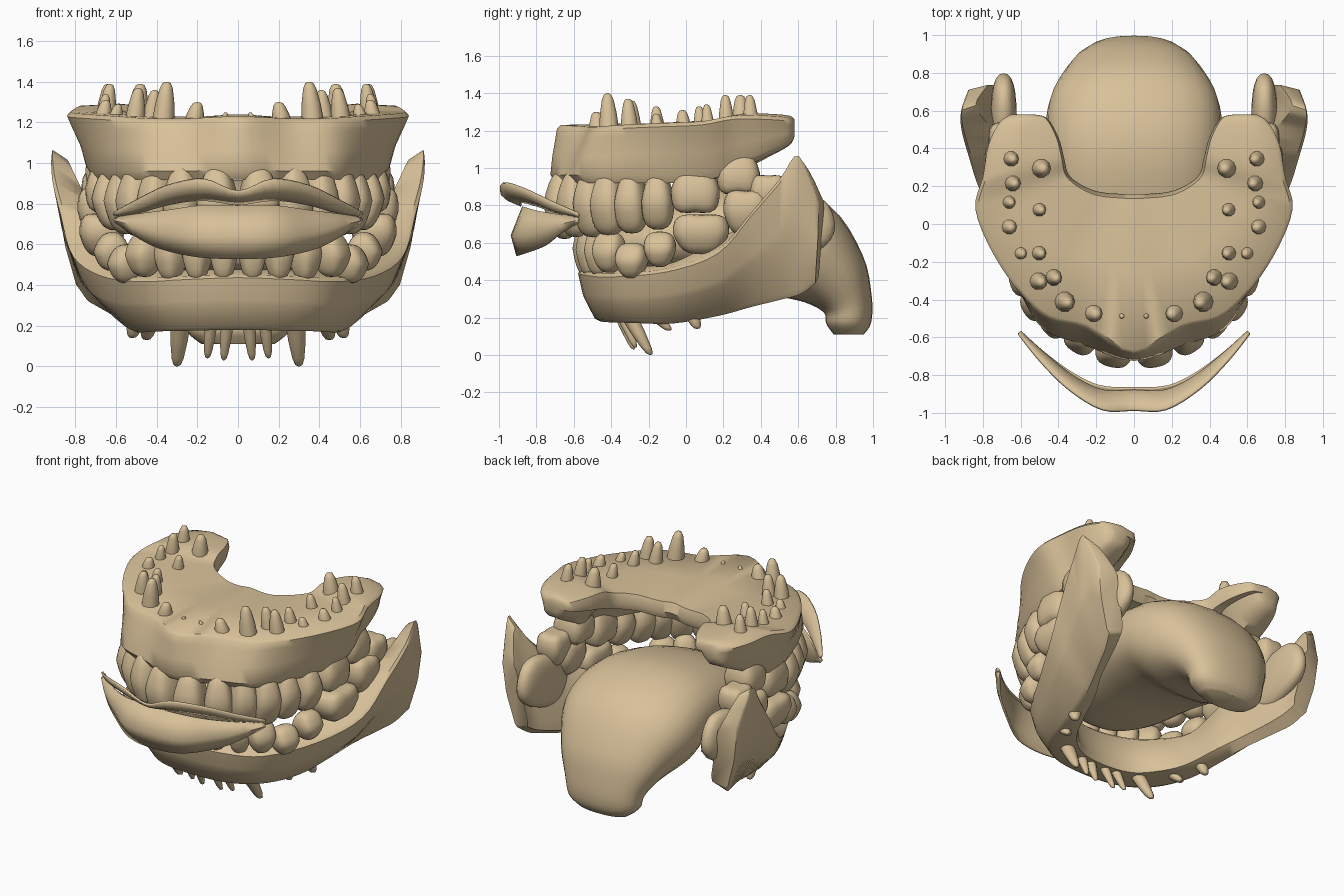
import bpy, bmesh, math
from mathutils import Vector, Matrix

if "Cube" in bpy.data.objects:
    bpy.data.objects.remove(bpy.data.objects["Cube"])

ivory = bpy.data.materials.new("warm_ivory")
ivory.use_nodes = True
TAN = (0.69, 0.535, 0.32, 1)
ivory.diffuse_color = TAN
bsdf = ivory.node_tree.nodes["Principled BSDF"]
bsdf.inputs["Base Color"].default_value = TAN
bsdf.inputs["Roughness"].default_value = 0.7


def finish(name, bm, angle=50):
    bmesh.ops.recalc_face_normals(bm, faces=bm.faces)
    mesh = bpy.data.meshes.new(name)
    bm.to_mesh(mesh)
    bm.free()
    mesh.materials.append(ivory)
    obj = bpy.data.objects.new(name, mesh)
    bpy.context.collection.objects.link(obj)
    bpy.ops.object.select_all(action='DESELECT')
    obj.select_set(True)
    bpy.context.view_layer.objects.active = obj
    bpy.ops.object.shade_smooth_by_angle(angle=math.radians(angle))
    return obj


def smooth_rings(rings, steps):
    """Catmull-Rom interpolation between neighbouring rings."""
    out = []
    last = len(rings) - 1
    for i in range(last):
        quad = [rings[max(i - 1, 0)], rings[i], rings[i + 1], rings[min(i + 2, last)]]
        for s in range(steps):
            t = s / steps
            out.append([b + (c - a) * t / 2 + (a * 2 - b * 5 + c * 4 - d) * t * t / 2
                        + (b * 3 - a - c * 3 + d) * t ** 3 / 2
                        for a, b, c, d in zip(*quad)])
    return out + [rings[-1]]


def mirrored(rings):
    """Add the opposite half; the first ring lies on the centre line."""
    flip = [[Vector((-p.x, p.y, p.z)) for p in r] for r in rings[:0:-1]]
    return flip + rings


def loft(name, rings, steps=4, closed=True, angle=50):
    bm = bmesh.new()
    rows = [[bm.verts.new(p) for p in r] for r in smooth_rings(rings, steps)]
    n = len(rows[0])
    for a, b in zip(rows, rows[1:]):
        for i in range(n if closed else n - 1):
            j = (i + 1) % n
            bm.faces.new((a[i], a[j], b[j], b[i]))
    if closed:
        bm.faces.new(rows[0])
        bm.faces.new(rows[-1])
    return finish(name, bm, angle)


def chamfer(corners, f):
    """Soften the corners of a section."""
    ring = []
    for i, p in enumerate(corners):
        ring += [p.lerp(corners[i - 1], f), p.lerp(corners[(i + 1) % len(corners)], f)]
    return ring


# Upper gum and palate: rim x, y, z, inner edge x, y, gum line, inset of the gum line
upper = [(0, -.69, 1.21, 0, .16, .92, -.035), (.25, -.55, 1.2, .08, .16, .92, -.09),
         (.45, -.5, 1.2, .15, .165, .92, -.065), (.6, -.37, 1.21, .22, .18, .92, 0),
         (.75, -.15, 1.22, .3, .22, .92, .06), (.84, .08, 1.23, .35, .27, .94, .1),
         (.8, .25, 1.26, .37, .35, .99, .08), (.77, .42, 1.26, .4, .46, 1.06, .06),
         (.71, .54, 1.25, .46, .56, 1.12, .03), (.65, .58, 1.23, .53, .58, 1.17, .01)]
rings = []
for ox, oy, top, ix, iy, low, inset in upper:
    rim, edge = Vector((ox, oy, 0)), Vector((ix, iy, 0))
    span = (edge - rim).length
    h = top - low
    wall = [(.02, top + .02), (0, top), (.2 * inset, top - h * .15), (.7 * inset, top - h * .5),
            (inset, low + h * .15), (inset + .03, low), (min(.25, span * .6), low),
            (min(.31, span * .75), low + h * .3), (min(.4, span * .85), top - h * .4),
            (span * .97, top - .1 * min(1, h * 4)), (span, top - .05 * min(1, h * 4)),
            (span * .97, top + .01), (span * .5, top + .03)]
    rings.append([rim.lerp(edge, d / span) + Vector((0, 0, z)) for d, z in wall])
loft("upper_gum", mirrored(rings), 4, angle=45)

# Lower gum: outer bottom, outer top, inner top, inner bottom of each section
lower = [((0, -.48, .18), (0, -.58, .45), (0, -.38, .48), (0, -.28, .18)),
         ((.25, -.44, .175), (.27, -.54, .44), (.2, -.34, .48), (.18, -.25, .18)),
         ((.42, -.31, .17), (.49, -.41, .43), (.35, -.24, .48), (.3, -.16, .19)),
         ((.51, -.08, .165), (.68, -.1, .46), (.5, -.06, .5), (.4, 0, .2)),
         ((.57, .17, .205), (.82, .17, .56), (.56, .2, .64), (.48, .21, .25)),
         ((.63, .34, .25), (.88, .35, .77), (.66, .36, .72), (.56, .36, .3)),
         ((.7, .5, .29), (.92, .5, .95), (.75, .52, .86), (.62, .52, .34)),
         ((.75, .61, .32), (.92, .6, 1.07), (.83, .63, 1.01), (.66, .64, .38)),
         ((.79, .69, .38), (.88, .71, .82), (.76, .74, .82), (.68, .71, .42))]
rings = []
for section in lower:
    base, crest, inner, floor = [Vector(p) for p in section]
    cheek = base.lerp(crest, .7)
    cheek.z = base.z + (crest.z - base.z) * .5
    rings.append(chamfer([base, cheek, crest, inner, floor], .1))
loft("lower_gum", mirrored(rings), 4)

# Tongue: y, z, half width and half height of each section
tongue = [(-.42, .55, .1, .04), (-.36, .56, .22, .09), (-.2, .6, .35, .15),
          (.1, .65, .42, .22), (.4, .65, .46, .27), (.62, .56, .455, .28),
          (.79, .41, .36, .2), (.865, .27, .28, .135), (.87, .17, .25, .12),
          (.87, .11, .18, .08)]
rings = []
for i, (y, z, w, h) in enumerate(tongue):
    a, b = tongue[max(i - 1, 0)], tongue[min(i + 1, len(tongue) - 1)]
    way = Vector((0, b[0] - a[0], b[1] - a[1])).normalized()
    up = Vector((0, -way.z, way.y))
    ring = []
    for s in range(24):
        c, q = math.cos(s * math.tau / 24), math.sin(s * math.tau / 24)
        x = math.copysign(abs(c) ** .85, c) * w
        ring.append(Vector((x, y, z)) + up * math.copysign(abs(q) ** .85, q) * h)
    rings.append(ring)
loft("tongue", rings, 4)

# Lips: thin curved sheets
upper_lip = [((0, -.985, .86), (0, -.95, .83), (0, -.88, .8)),
             ((.17, -.98, .92), (.17, -.94, .86), (.17, -.88, .82)),
             ((.35, -.87, .89), (.34, -.84, .84), (.33, -.8, .8)),
             ((.5, -.72, .82), (.49, -.7, .78), (.48, -.68, .76)),
             ((.61, -.58, .76), (.61, -.575, .75), (.6, -.57, .74))]
lower_lip = [((0, -.87, .79), (0, -.93, .64), (0, -.9, .53)),
             ((.18, -.86, .79), (.2, -.91, .64), (.2, -.87, .54)),
             ((.33, -.79, .77), (.38, -.79, .66), (.38, -.76, .58)),
             ((.48, -.68, .75), (.5, -.7, .69), (.5, -.68, .64)),
             ((.6, -.57, .73), (.61, -.58, .72), (.6, -.57, .71))]
for name, sheet in (("upper_lip", upper_lip), ("lower_lip", lower_lip)):
    lip = loft(name, mirrored([[Vector(p) for p in s] for s in sheet]), 4, closed=False)
    solid = lip.modifiers.new("thickness", 'SOLIDIFY')
    solid.thickness = .014
    solid.offset = 0


def rounded_block(power):
    bm = bmesh.new()
    bmesh.ops.create_cube(bm, size=2)
    bmesh.ops.subdivide_edges(bm, edges=bm.edges, cuts=5, use_grid_fill=True)
    for v in bm.verts:
        v.co /= sum(abs(c) ** power for c in v.co) ** (1 / power)
    return bm


def tooth(name, x, y, low, high, w, d, bite, molar):
    """bite is -1 when the chewing end points down, 1 when it points up."""
    bm = rounded_block(3.4 if molar else 2.8)
    for v in bm.verts:
        s = v.co.z * bite
        thin = 1 - .3 * max(0, -s)
        v.co.x *= thin
        v.co.y *= thin
        if molar and s > .4:
            v.co.z += bite * .5 * (abs(v.co.x * v.co.y) - .3) * (s - .4)
        elif not molar:
            v.co.y *= 1 - .35 * max(0, s)
    turn = Matrix.Rotation(math.atan2(x, -min(y, 0) * .7), 4, 'Z')
    size = Matrix.Diagonal((w, d, (high - low) / 2, 1))
    bm.transform(Matrix.Translation((x, y, (low + high) / 2)) @ turn @ size)
    finish(name, bm, 60)


# Teeth: x, y, low, high, half width, half depth
upper_teeth = [(.1, -.65, .62, .99, .1, .11), (.27, -.59, .63, .99, .09, .1),
               (.39, -.5, .63, 1, .085, .11), (.49, -.41, .64, .99, .09, .11),
               (.55, -.29, .65, .98, .085, .11), (.61, -.15, .67, .98, .085, .11),
               (.64, .05, .75, 1.02, .13, .11), (.64, .28, .85, 1.1, .115, .11)]
lower_teeth = [(.07, -.53, .42, .72, .07, .075), (.2, -.51, .42, .71, .07, .075),
               (.33, -.46, .42, .69, .075, .08), (.46, -.41, .44, .66, .085, .09),
               (.55, -.29, .41, .6, .085, .09), (.62, -.14, .47, .66, .085, .09),
               (.67, .08, .54, .76, .15, .11), (.68, .32, .64, .89, .12, .11),
               (.68, .44, .74, .97, .1, .09)]
kinds = ["incisor_a", "incisor_b", "canine", "bicuspid_a", "bicuspid_b", "bicuspid_c",
         "molar_a", "molar_b", "molar_c"]
for row, teeth, bite in (("upper", upper_teeth, -1), ("lower", lower_teeth, 1)):
    for kind, (x, *rest) in zip(kinds, teeth):
        for side, tag in ((1, "left"), (-1, "right")):
            tooth(f"{row}_{kind}_{tag}", x * side, *rest, bite, "molar" in kind)


def root(name, base, tip, r):
    """Blunt tapering peg from base to tip."""
    base, tip = Vector(base), Vector(tip)
    rings = []
    for t, f in ((0, 1.15), (.5, .95), (.85, .65), (.97, .4), (1, .1)):
        rings.append([base.lerp(tip, t) + Vector((math.cos(a * math.tau / 10) * r * f,
                      math.sin(a * math.tau / 10) * r * f, 0)) for a in range(10)])
    loft(name, rings, 1, angle=60)


# Upper root tips: x, y, tip height, radius
upper_roots = [(.08, -.48, 1.25, .018), (.22, -.47, 1.3, .045), (.37, -.41, 1.4, .05),
               (.43, -.28, 1.36, .042), (.51, -.3, 1.37, .045), (.51, -.15, 1.33, .038),
               (.61, -.15, 1.29, .035), (.67, -.01, 1.31, .042), (.51, .08, 1.33, .037),
               (.67, .12, 1.34, .035), (.65, .22, 1.39, .043), (.5, .3, 1.39, .052),
               (.66, .35, 1.39, .043)]
# Lower root tips: x, base y, tip y, tip height, radius
lower_roots = [(.05, -.37, -.28, .03, .03), (.13, -.36, -.27, .04, .03),
               (.28, -.33, -.19, 0, .045), (.43, -.2, -.09, .13, .045),
               (.5, .02, .06, .14, .042)]
for side, tag in ((1, "left"), (-1, "right")):
    for i, (x, y, z, r) in enumerate(upper_roots):
        root(f"upper_root_{i + 1}_{tag}", (x * side, y, 1.18),
             ((x - .02) * side, y - .01, z), r)
    for i, (x, y, ty, z, r) in enumerate(lower_roots):
        root(f"lower_root_{i + 1}_{tag}", (x * side, y, .25), ((x + .02) * side, ty, z), r)
    # Fleshy pad on the inside of the jaw hinge
    bm = rounded_block(2.5)
    place = Matrix.Translation((.69 * side, .55, .67)) @ Matrix.Rotation(.35, 4, 'X')
    bm.transform(place @ Matrix.Diagonal((.07, .25, .17, 1)))
    finish(f"jaw_pad_{tag}", bm)
